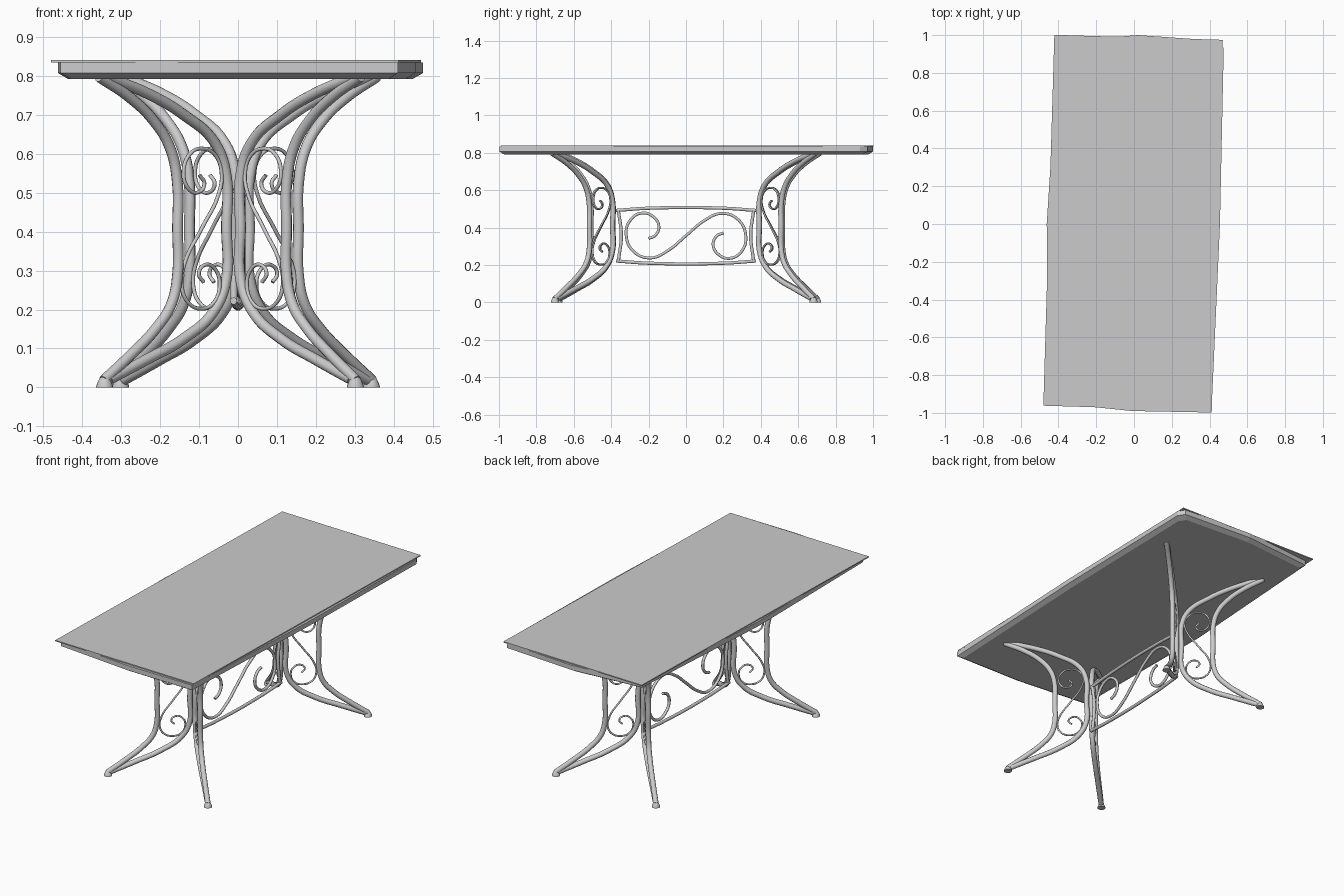
import bpy, bmesh, math
from mathutils import Matrix, Vector

if "Cube" in bpy.data.objects:
    bpy.data.objects.remove(bpy.data.objects["Cube"])

TURN = Matrix.Rotation(math.radians(-1.7), 4, 'Z')   # whole table sits slightly turned

grey = bpy.data.materials.new("light_grey")
grey.diffuse_color = (0.6, 0.6, 0.6, 1)
grey.use_nodes = True
grey.node_tree.nodes["Principled BSDF"].inputs["Base Color"].default_value = grey.diffuse_color


def add(name, mesh):
    mesh.materials.clear()
    mesh.materials.append(grey)
    ob = bpy.data.objects.new(name, mesh)
    bpy.context.collection.objects.link(ob)
    return ob


def tube(name, pts, r, sides=3, res=6, smooth=True, cyclic=False):
    """Round bar through the given points."""
    cu = bpy.data.curves.new(name, 'CURVE')
    cu.dimensions = '3D'
    cu.bevel_depth = r
    cu.bevel_resolution = sides
    cu.use_fill_caps = True
    cu.resolution_u = res
    sp = cu.splines.new('BEZIER')
    sp.bezier_points.add(len(pts) - 1)
    sp.use_cyclic_u = cyclic
    for bp, p in zip(sp.bezier_points, pts):
        bp.co = TURN @ Vector(p)
        bp.handle_left_type = bp.handle_right_type = 'AUTO' if smooth else 'VECTOR'
    tmp = bpy.data.objects.new(name + "_path", cu)
    bpy.context.collection.objects.link(tmp)
    dg = bpy.context.evaluated_depsgraph_get()
    mesh = bpy.data.meshes.new_from_object(tmp.evaluated_get(dg))
    bpy.data.objects.remove(tmp)
    for p in mesh.polygons:
        p.use_smooth = len(p.vertices) == 4
    return add(name, mesh)


def loft(name, rings):
    """Closed solid through stacked rings of equal point count."""
    bm = bmesh.new()
    vs = [[bm.verts.new(p) for p in ring] for ring in rings]
    n = len(vs[0])
    for a, b in zip(vs, vs[1:]):
        for i in range(n):
            bm.faces.new((a[i], a[(i + 1) % n], b[(i + 1) % n], b[i]))
    bm.faces.new(vs[0])
    bm.faces.new(vs[-1])
    bmesh.ops.recalc_face_normals(bm, faces=bm.faces)
    me = bpy.data.meshes.new(name)
    bm.to_mesh(me)
    bm.free()
    return add(name, me)


# thin flat top plate
plate = [TURN @ Vector((x * 0.446, y * 0.982, 0)) + Vector((-0.005, 0.0065, 0))
         for x, y in ((-1, -1), (1, -1), (1, 1), (-1, 1))]
loft("top_plate", [[(p.x, p.y, z) for p in plate] for z in (0.834, 0.84)])

# frame under the plate: bowed outline with a chamfered lower edge
outline = [(-0.455, -0.945), (-0.01, -0.99), (0.41, -0.998), (0.455, 0.0),
           (0.475, 0.93), (0.45, 0.97), (0.02, 1.0), (-0.40, 0.965), (-0.462, 0.0)]
loft("top_frame", [[(x * kx, y * ky, z) for x, y in outline]
                   for kx, ky, z in ((0.945, 0.975, 0.792), (1, 1, 0.807), (1, 1, 0.834))])

# leg and scroll paths in a diagonal panel: (distance sideways, height)
inner = [(.318, .797), (.21, .752), (.125, .70), (.045, .625), (.018, .54), (.018, .41),
         (.018, .28), (.05, .195), (.125, .125), (.22, .07), (.312, .02)]
outer = [(.335, .797), (.26, .745), (.2, .685), (.157, .61), (.14, .52), (.14, .41),
         (.14, .29), (.155, .215), (.195, .15), (.255, .085), (.324, .018)]
half = [(.085, .545), (.073, .522), (.09, .50), (.115, .513), (.125, .555), (.11, .598),
        (.08, .613), (.045, .595), (.03, .55), (.038, .495)]
scroll = half + [(.08, .4075)] + [(.16 - u, .815 - z) for u, z in reversed(half)]

for sy, end in ((-1, "front"), (1, "back")):
    for sx, side in ((-1, "left"), (1, "right")):
        tag = end + "_" + side

        def panel(path):
            return [(sx * u, sy * (0.375 + u * 0.985), z) for u, z in path]
        tube(tag + "_inner_leg", panel(inner), 0.014)
        tube(tag + "_outer_leg", panel(outer), 0.014)
        tube(tag + "_scroll", panel(scroll), 0.005, 2)
        # flared foot
        c = TURN @ Vector((sx * 0.322, sy * 0.692, 0))
        foot = loft(tag + "_foot", [[(c.x + r * math.cos(i * math.pi / 8),
                                      c.y + r * math.sin(i * math.pi / 8), z) for i in range(16)]
                                    for r, z in ((.022, 0), (.021, .006), (.014, .022), (.008, .027))])
        for p in foot.data.polygons:
            p.use_smooth = len(p.vertices) == 4

# stretcher between the two ends: bars in the middle plane
for name, z, bow in (("stretcher_top_bar", 0.492, 0.012), ("stretcher_bottom_bar", 0.222, -0.012)):
    tube(name, [(0, -0.375, z), (0, -0.2, z + bow), (0, 0.2, z + bow), (0, 0.375, z)], 0.009)
for s, name in ((-1, "stretcher_front_bar"), (1, "stretcher_back_bar")):
    tube(name, [(0, s * 0.362, 0.222), (0, s * 0.346, 0.357), (0, s * 0.362, 0.492)], 0.009)

# large S scroll inside the stretcher
curl = [(-.2, .342), (-.165, .358), (-.145, .405), (-.172, .456), (-.235, .478), (-.298, .44),
        (-.32, .36), (-.28, .272), (-.19, .238), (-.1, .275)]
big = curl + [(0, .357)] + [(-y, .714 - z) for y, z in reversed(curl)]
tube("stretcher_scroll", [(0, y, z) for y, z in big], 0.008)
